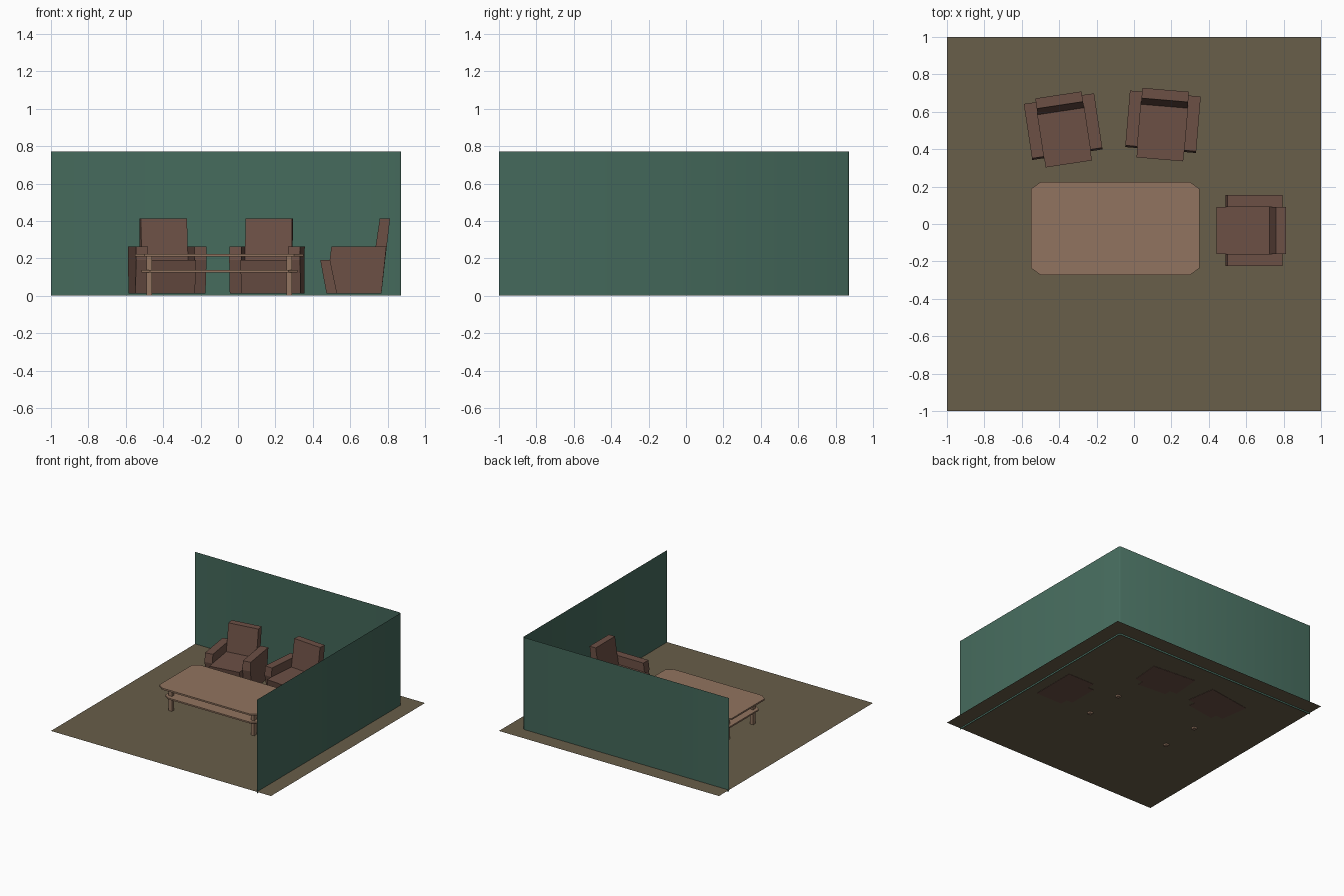
import bpy, bmesh
from math import radians
from mathutils import Matrix

if "Cube" in bpy.data.objects:
    bpy.data.objects.remove(bpy.data.objects["Cube"])


def material(name, rgb):
    m = bpy.data.materials.new(name)
    m.diffuse_color = (*rgb, 1)
    m.use_nodes = True
    m.node_tree.nodes["Principled BSDF"].inputs["Base Color"].default_value = m.diffuse_color
    return m


GREEN = material("green_wall", (0.06, 0.145, 0.108))
BROWN = material("brown_floor", (0.14, 0.112, 0.067))
LEATHER = material("red_brown_leather", (0.15, 0.08, 0.06))
WOOD = material("light_wood", (0.285, 0.175, 0.115))


def finish(name, bm, mat, matrix=Matrix()):
    mesh = bpy.data.meshes.new(name)
    bm.to_mesh(mesh)
    bm.free()
    obj = bpy.data.objects.new(name, mesh)
    obj.matrix_world = matrix
    mesh.materials.append(mat)
    bpy.context.collection.objects.link(obj)
    return obj


def sweep(name, outline, offset, mat, matrix=Matrix(), solid=True):
    """Extrude a list of 3D points along an offset; closed solid or open strip."""
    bm = bmesh.new()
    low = [bm.verts.new(p) for p in outline]
    high = [bm.verts.new([a + b for a, b in zip(p, offset)]) for p in outline]
    n = len(outline)
    for i in range(n if solid else n - 1):
        j = (i + 1) % n
        bm.faces.new((low[i], low[j], high[j], high[i]))
    if solid:
        bm.faces.new(low[::-1])
        bm.faces.new(high)
        bmesh.ops.recalc_face_normals(bm, faces=bm.faces)
    return finish(name, bm, mat, matrix)


# Floor sheet, slightly above the wall feet
bm = bmesh.new()
bmesh.ops.create_grid(bm, x_segments=1, y_segments=1, size=1)
finish("floor", bm, BROWN, Matrix.Translation((0, 0, 0.014)))

# Two thin walls meeting in a small rounded-off corner
W = 0.872
walls = sweep("walls", [(W, -1, 0), (W, W - 0.01, 0), (W - 0.01, W, 0), (-1, W, 0)],
              (0, 0, 0.77), GREEN, solid=False)
for p in walls.data.polygons:
    p.use_smooth = True


# Coffee table: two clipped-corner boards and four legs
CX, CY = -0.1, -0.024


def board(name, hx, hy, cx, cy, z, thick):
    quarter = [(hx, hy - cy), (hx - cx, hy)]
    pts = quarter + [(-x, y) for x, y in quarter[::-1]]
    pts += [(-x, -y) for x, y in pts]
    sweep(name, [(CX + x, CY + y, z) for x, y in pts], (0, 0, thick), WOOD)


board("table_top", 0.45, 0.248, 0.05, 0.036, 0.209, 0.013)
board("table_shelf", 0.417, 0.215, 0.046, 0.033, 0.125, 0.012)
for i, (sx, sy) in enumerate([(-1, -1), (1, -1), (1, 1), (-1, 1)]):
    x, y, r = CX + sx * 0.374, CY + sy * 0.164, 0.015
    sweep(f"table_leg_{i + 1}", [(x - r, y - r, 0), (x + r, y - r, 0),
                                 (x + r, y + r, 0), (x - r, y + r, 0)], (0, 0, 0.21), WOOD)

# Armchair side profiles (depth, height), front at negative depth
SEAT = [(-0.157, 0.012), (0.137, 0.012), (0.157, 0.19), (-0.19, 0.19)]
BACK = [(0.095, 0.19), (0.157, 0.19), (0.183, 0.413), (0.128, 0.413)]
ARM = [(-0.103, 0.012), (0.137, 0.012), (0.163, 0.262), (-0.131, 0.262), (-0.14, 0.19)]


def armchair(label, x, y, angle):
    place = Matrix.Translation((x, y, 0)) @ Matrix.Rotation(radians(angle), 4, 'Z')
    for part, profile, start, width in (("seat", SEAT, -0.125, 0.25),
                                        ("back", BACK, -0.125, 0.25),
                                        ("left_arm", ARM, -0.19, 0.065),
                                        ("right_arm", ARM, 0.125, 0.065)):
        sweep(f"{label}_chair_{part}", [(start, u, z) for u, z in profile],
              (width, 0, 0), LEATHER, place)


armchair("back_left", -0.377, 0.509, 8.6)
armchair("back_right", 0.154, 0.535, -4.8)
armchair("side", 0.63, -0.035, -90)
